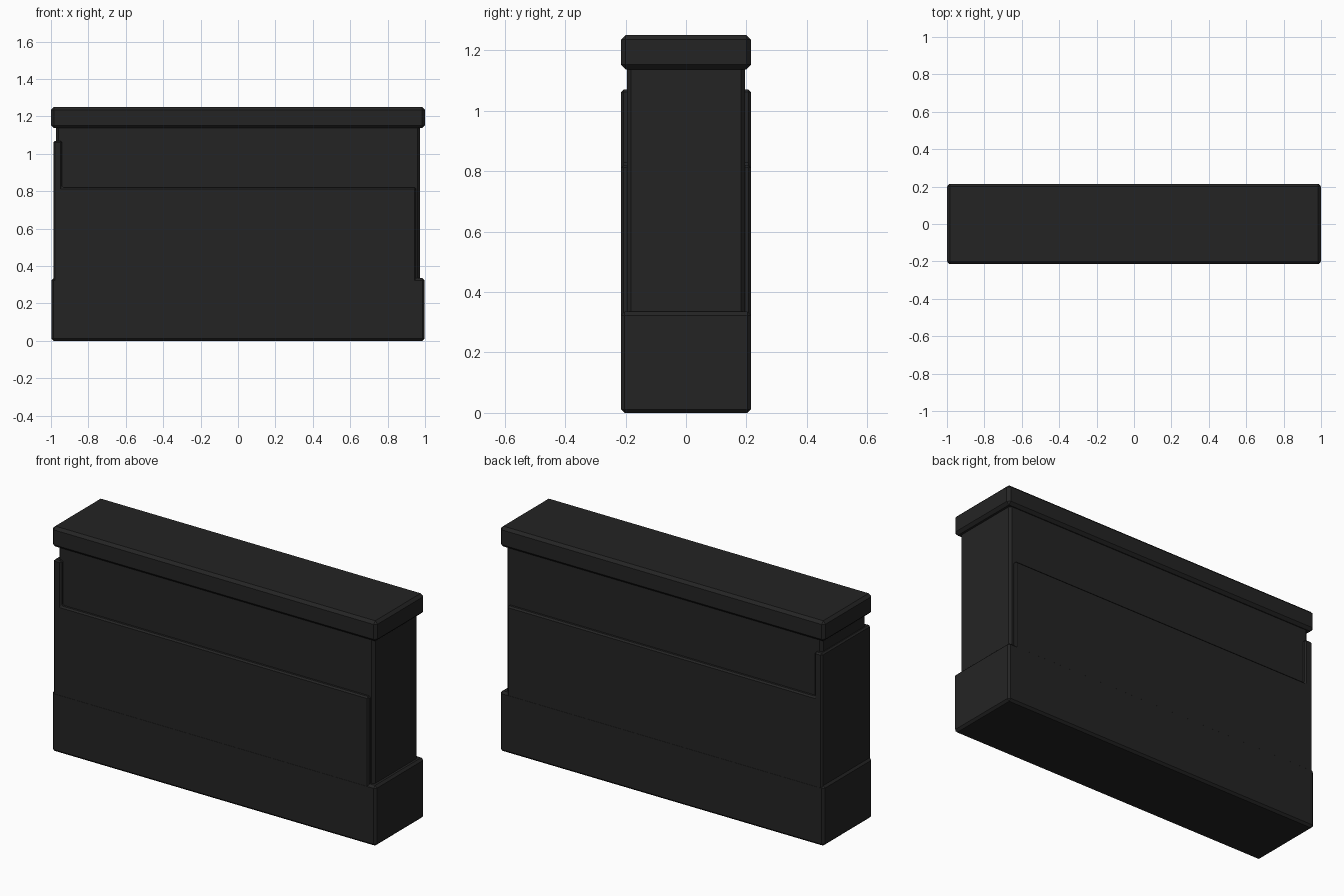
import bpy, bmesh

if "Cube" in bpy.data.objects:
    bpy.data.objects.remove(bpy.data.objects["Cube"])

mat = bpy.data.materials.new("charcoal")
mat.diffuse_color = (0.0175, 0.0175, 0.0175, 1)
mat.use_nodes = True
mat.node_tree.nodes["Principled BSDF"].inputs["Base Color"].default_value = mat.diffuse_color


def extruded(name, outline, half_y, bevel):
    """Extrude an x-z outline along y, symmetric about y = 0, and chamfer all edges."""
    bm = bmesh.new()
    face = bm.faces.new([bm.verts.new((x, -half_y, z)) for x, z in outline])
    new = bmesh.ops.extrude_face_region(bm, geom=[face])["geom"]
    verts = [v for v in new if isinstance(v, bmesh.types.BMVert)]
    bmesh.ops.translate(bm, verts=verts, vec=(0, 2 * half_y, 0))
    bmesh.ops.recalc_face_normals(bm, faces=bm.faces)
    bmesh.ops.bevel(bm, geom=bm.edges[:], offset=bevel, offset_type='OFFSET',
                    segments=1, profile=0.5, affect='EDGES')
    bmesh.ops.recalc_face_normals(bm, faces=bm.faces)
    mesh = bpy.data.meshes.new(name)
    bm.to_mesh(mesh)
    bm.free()
    mesh.materials.append(mat)
    obj = bpy.data.objects.new(name, mesh)
    bpy.context.collection.objects.link(obj)
    return obj


def rect(x, z0, z1):
    return [(-x, z0), (x, z0), (x, z1), (-x, z1)]


# Plinth, wall core and overhanging cap
extruded("plinth", rect(0.998, 0, 0.335), 0.215, 0.012)
extruded("wall_core", rect(0.973, 0.03, 1.18), 0.195, 0.013)
extruded("cap", rect(1.0, 1.137, 1.25), 0.215, 0.015)

# Stepped cladding: low at the right end, raised post at the left end
extruded("stepped_cladding",
         [(-0.987, 0.02), (0.952, 0.02), (0.952, 0.82),
          (-0.94, 0.82), (-0.94, 1.07), (-0.987, 1.07)], 0.2145, 0.008)
